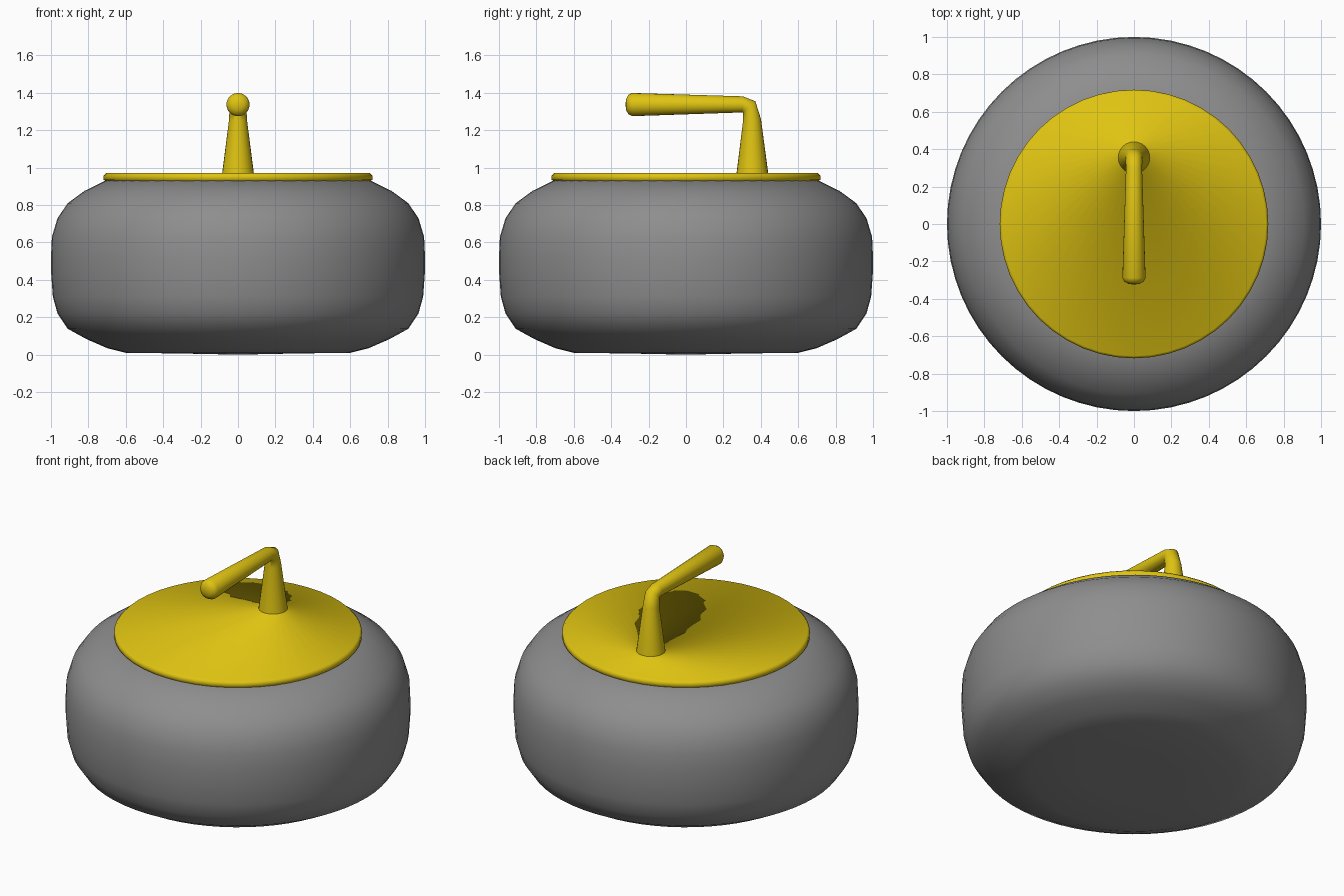
import bpy, bmesh, math
from mathutils import Vector

if "Cube" in bpy.data.objects:
    bpy.data.objects.remove(bpy.data.objects["Cube"])


def material(name, rgb):
    m = bpy.data.materials.new(name)
    m.diffuse_color = (*rgb, 1)
    m.use_nodes = True
    m.node_tree.nodes["Principled BSDF"].inputs["Base Color"].default_value = m.diffuse_color
    return m


GREY = material("granite_grey", (0.27, 0.27, 0.27))
YELLOW = material("handle_yellow", (0.74, 0.55, 0.006))


def loft(name, rings, n, mat, cap_start=None, cap_end=None, angle=60):
    """Skin rings of (centre, radius, tilt); tilt turns the ring axis from +z to -y."""
    bm = bmesh.new()
    loops = []
    for (cy, cz), r, tilt in rings:
        t = math.radians(tilt)
        v = Vector((0, math.cos(t), math.sin(t)))
        loops.append([bm.verts.new(Vector((0, cy, cz))
                      + Vector((1, 0, 0)) * r * math.cos(2 * math.pi * i / n)
                      + v * r * math.sin(2 * math.pi * i / n)) for i in range(n)])
    for a, b in zip(loops, loops[1:]):
        for i in range(n):
            j = (i + 1) % n
            bm.faces.new((a[i], a[j], b[j], b[i]))
    for point, loop in ((cap_start, loops[0]), (cap_end, loops[-1])):
        if point:
            c = bm.verts.new((0, *point))
            for i in range(n):
                bm.faces.new((loop[i], loop[(i + 1) % n], c))
    bmesh.ops.recalc_face_normals(bm, faces=bm.faces)
    me = bpy.data.meshes.new(name)
    bm.to_mesh(me)
    bm.free()
    me.materials.append(mat)
    ob = bpy.data.objects.new(name, me)
    bpy.context.collection.objects.link(ob)
    bpy.ops.object.select_all(action='DESELECT')
    ob.select_set(True)
    bpy.context.view_layer.objects.active = ob
    bpy.ops.object.shade_smooth_by_angle(angle=math.radians(angle))
    return ob


# stone body, lathed
profile = [(0.3, 0.006), (0.6, 0.01), (0.70, 0.035), (0.81, 0.083), (0.91, 0.138),
           (0.965, 0.22), (0.99, 0.31), (1.0, 0.45), (1.0, 0.52), (0.995, 0.63),
           (0.965, 0.73), (0.91, 0.81), (0.82, 0.876), (0.71, 0.93)]
loft("stone_body", [((0, z), r, 0) for r, z in profile], 64, GREY,
     cap_start=(0, 0), cap_end=(0, 0.93))

# cover plate: the top runs into a small collar hidden inside the handle post
plate = [(0.705, 0.925), (0.718, 0.935), (0.718, 0.958), (0.705, 0.971)]
loft("cover_plate", [((0, z), r, 0) for r, z in plate]
     + [((0.355, 0.972), 0.082, 0), ((0.355, 1.0), 0.07, 0)], 48, YELLOW,
     cap_start=(0, 0.925), angle=100)

# bent handle with a rounded grip end
loft("handle", [((0.355, 0.96), 0.086, 0), ((0.353, 1.255), 0.048, 5),
                ((0.338, 1.324), 0.045, 43), ((0.302, 1.338), 0.043, 88),
                ((-0.288, 1.337), 0.062, 90), ((-0.308, 1.337), 0.052, 90),
                ((-0.32, 1.337), 0.03, 90)], 24, YELLOW,
     cap_start=(0.355, 0.96), cap_end=(-0.324, 1.337))
